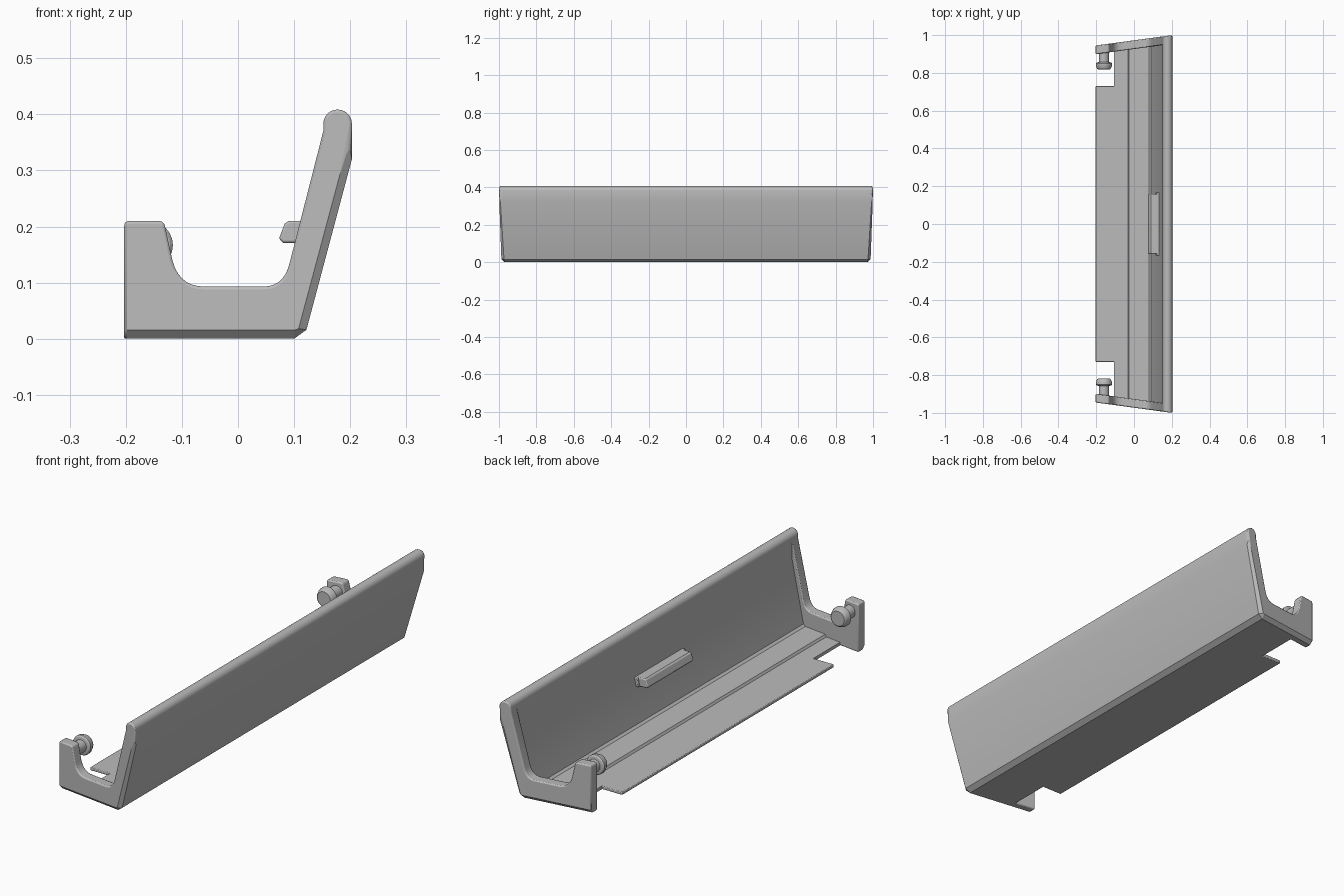
import bpy, bmesh
from math import sin, cos, pi, radians
from mathutils import Vector

if "Cube" in bpy.data.objects:
    bpy.data.objects.remove(bpy.data.objects["Cube"])

grey = bpy.data.materials.new("light_grey_plastic")
grey.use_nodes = True
grey.diffuse_color = (0.5, 0.5, 0.5, 1)
grey.node_tree.nodes["Principled BSDF"].inputs["Base Color"].default_value = (0.5, 0.5, 0.5, 1)


def end_y(x):
    """Outer y of the slanted ends at a given x."""
    return 0.945 + 0.055 * (x + 0.203) / 0.406


def arc(cx, cz, r, a0, a1, n=8):
    return [(cx + r * cos(radians(a0 + (a1 - a0) * i / n)),
             cz + r * sin(radians(a0 + (a1 - a0) * i / n))) for i in range(n + 1)]


def fillet(a, b, c, n=7):
    """Smooth corner from a to c pulled towards b."""
    a, b, c = Vector(a), Vector(b), Vector(c)
    return [tuple(a.lerp(b, i / n).lerp(b.lerp(c, i / n), i / n)) for i in range(n + 1)]


def loft(name, rings, bevel=0.0, limit=60):
    """Skin a list of equal rings and cap both ends."""
    bm = bmesh.new()
    loops = [[bm.verts.new(p) for p in ring] for ring in rings]
    for a, b in zip(loops, loops[1:]):
        for i in range(len(a)):
            j = (i + 1) % len(a)
            bm.faces.new((a[i], a[j], b[j], b[i]))
    bm.faces.new(loops[0])
    bm.faces.new(loops[-1])
    bmesh.ops.recalc_face_normals(bm, faces=bm.faces)
    mesh = bpy.data.meshes.new(name)
    bm.to_mesh(mesh)
    bm.free()
    mesh.materials.append(grey)
    ob = bpy.data.objects.new(name, mesh)
    bpy.context.collection.objects.link(ob)
    if bevel:
        mod = ob.modifiers.new("rounded_edges", "BEVEL")
        mod.width, mod.segments = bevel, 2
        mod.limit_method, mod.angle_limit = "ANGLE", radians(limit)
    bpy.ops.object.select_all(action="DESELECT")
    bpy.context.view_layer.objects.active = ob
    ob.select_set(True)
    bpy.ops.object.shade_smooth_by_angle(angle=radians(28))
    return ob


# Front wall with rounded rail, and stepped floor, as one profile
rail = arc(0.1775, 0.383, 0.0255, 0, 180, 12)
wall = [(0.1, 0), (0.122, 0.016), (0.203, 0.32)] + rail + [
    (0.152, 0.3), (0.09, 0.032), (0.08, 0.024), (-0.026, 0.024),
    (-0.032, 0.014), (-0.105, 0.014), (-0.105, 0)]
loft("wall_and_floor", [[(x, s * (end_y(x) - 0.02), z) for x, z in wall] for s in (-1, 1)])

# Rear lip of the floor between the end notches
lip = [(-0.203, 0), (-0.1, 0), (-0.1, 0.014), (-0.203, 0.014)]
loft("floor_lip", [[(x, y, z) for x, z in lip] for y in (-0.73, 0.73)], 0.003)

# Outline of the end plates; the first three points carry the outer chamfer
plate = [(-0.203, 0), (0.1, 0), (0.122, 0.016), (0.203, 0.32)] + rail + [(0.152, 0.37)]
plate += fillet((0.092, 0.135), (0.082, 0.093), (0.045, 0.093))
plate += fillet((-0.06, 0.093), (-0.105, 0.093), (-0.117, 0.14))
plate += fillet((-0.13, 0.2), (-0.132, 0.21), (-0.142, 0.21), 4)
plate += fillet((-0.193, 0.21), (-0.203, 0.21), (-0.203, 0.2), 4)
chamfer = {0: (0, 0.016), 1: (0.002, 0.016), 2: (-0.014, 0.002), 3: (-0.006, 0.03)}

for s, side in ((-1, "front"), (1, "back")):
    inner = [(x, s * (end_y(x) - 0.046), z) for x, z in plate]
    mid = [(x, s * (end_y(x) - (0.016 if i < 3 else 0.008)), z)
           for i, (x, z) in enumerate(plate)]
    outer = []
    for i, (x, z) in enumerate(plate):
        dx, dz = chamfer.get(i, (0, 0))
        outer.append((x + dx, s * end_y(x + dx), z + dz))
    loft(side + "_end_plate", [inner, mid, outer], 0.005)

    # Pivot stud: thin neck and wide tapered cap
    stud = [(0.915, 0.027), (0.857, 0.027), (0.855, 0.038), (0.85, 0.043),
            (0.838, 0.043), (0.822, 0.036), (0.819, 0.032)]
    loft(side + "_pivot_stud",
         [[(-0.159 + r * cos(2 * pi * k / 24), s * y, 0.167 + r * sin(2 * pi * k / 24))
           for k in range(24)] for y, r in stud])

# Catch on the inside of the wall, with a slim flange at its root
catch = [(0.073, 0.178), (0.08, 0.171), (0.13, 0.171), (0.14, 0.21), (0.09, 0.21), (0.083, 0.205)]
loft("catch", [[(x, y, z) for x, z in catch] for y in (-0.158, 0.158)], 0.004)
flange = [(0.112, 0.171), (0.13, 0.171), (0.14, 0.21), (0.12, 0.21)]
loft("catch_flange", [[(x, y, z) for x, z in flange] for y in (-0.168, 0.168)], 0.003)
